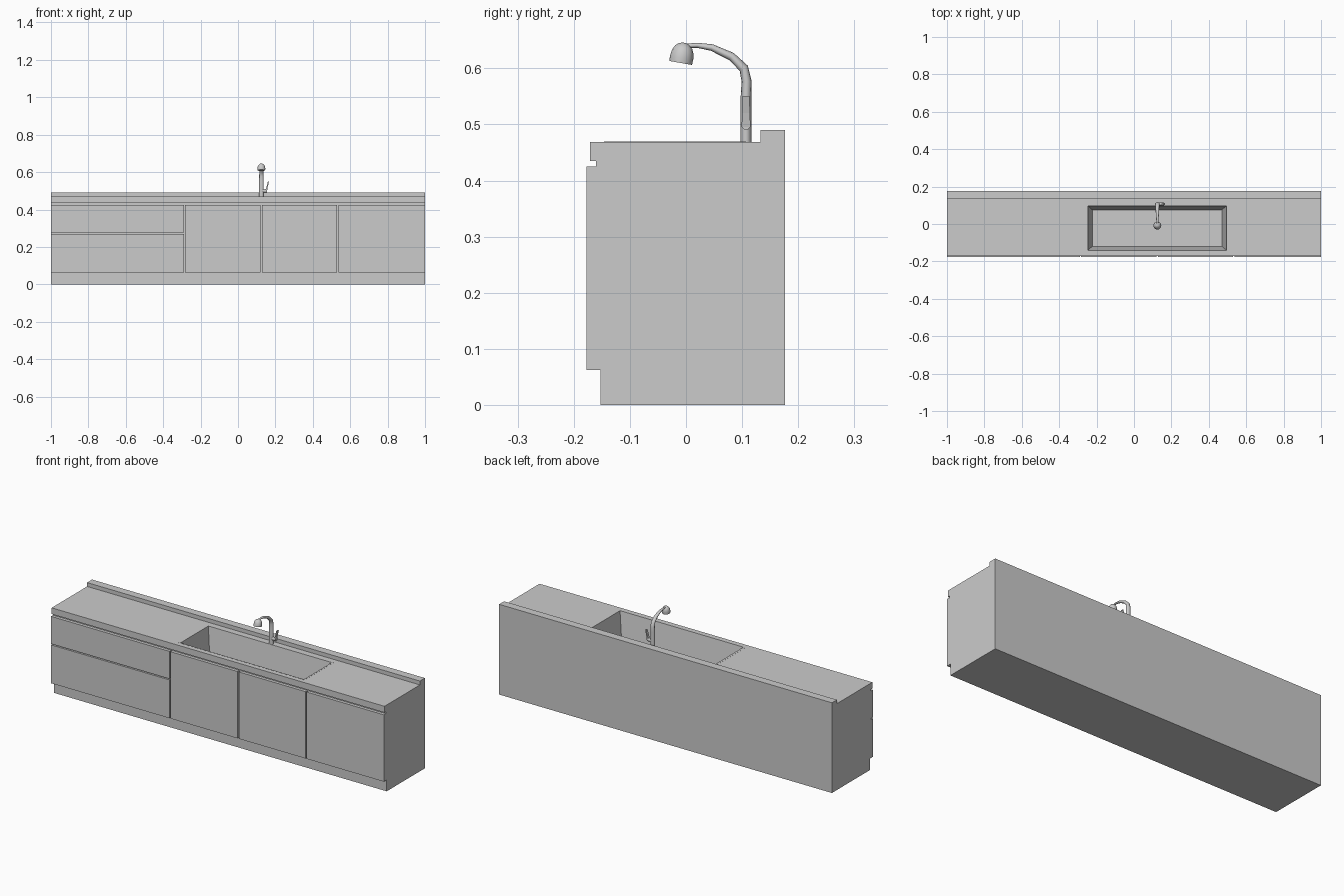
import bpy, bmesh, math
from mathutils import Vector, Matrix

if "Cube" in bpy.data.objects:
    bpy.data.objects.remove(bpy.data.objects["Cube"])


def make(name, verts, faces, smooth=False):
    me = bpy.data.meshes.new(name)
    bm = bmesh.new()
    vs = [bm.verts.new(v) for v in verts]
    for f in faces:
        bm.faces.new([vs[i] for i in f])
    bmesh.ops.recalc_face_normals(bm, faces=bm.faces)
    bm.to_mesh(me)
    bm.free()
    ob = bpy.data.objects.new(name, me)
    bpy.context.collection.objects.link(ob)
    if smooth:
        bpy.context.view_layer.objects.active = ob
        ob.select_set(True)
        bpy.ops.object.shade_smooth_by_angle(angle=math.radians(40))
        ob.select_set(False)
    return ob


def loft(name, rings, cap_start=True, cap_end=True, smooth=False):
    n = len(rings[0])
    verts = [v for r in rings for v in r]
    faces = [(k * n + i, k * n + (i + 1) % n, (k + 1) * n + (i + 1) % n, (k + 1) * n + i)
             for k in range(len(rings) - 1) for i in range(n)]
    if cap_start:
        faces.append(tuple(range(n)))
    if cap_end:
        faces.append(tuple(range(len(verts) - n, len(verts))))
    return make(name, verts, faces, smooth)


def rect(x0, x1, y0, y1, z):
    return [(x0, y0, z), (x1, y0, z), (x1, y1, z), (x0, y1, z)]


def box(name, x0, x1, y0, y1, z0, z1):
    return loft(name, [rect(x0, x1, y0, y1, z0), rect(x0, x1, y0, y1, z1)])


# Cabinet body and plinth
BACK = 0.176
box("plinth", -1, 1, -0.152, BACK, 0, 0.062)
carcass = box("carcass", -1, 1, -0.160, BACK, 0.062, 0.435)

# Worktop with raised back edge
outline = [(-0.171, 0.435), (BACK, 0.435), (BACK, 0.49), (0.133, 0.49),
           (0.133, 0.469), (-0.171, 0.469)]
worktop = loft("worktop", [[(x, y, z) for y, z in outline] for x in (-1, 1)])

# Drawer and door fronts
G = 0.003
Z0, Z1, SPLIT = 0.062, 0.425, 0.273
fronts = [("lower_drawer", -1, -0.286 - G, Z0, SPLIT - G),
          ("upper_drawer", -1, -0.286 - G, SPLIT + G, Z1),
          ("left_door", -0.286 + G, 0.126 - 2 * G, Z0, Z1),
          ("middle_door", 0.126 + G, 0.533 - G, Z0, Z1),
          ("right_door", 0.533 + G, 1, Z0, Z1)]
for name, x0, x1, z0, z1 in fronts:
    box(name, x0, x1, -0.177, -0.160, z0, z1)

# Sink basin: flat lip, tapered walls, floor
loft("sink_basin", [rect(-0.257, 0.503, -0.146, 0.107, 0.4685),
                    rect(-0.257, 0.503, -0.146, 0.107, 0.4695),
                    rect(-0.246, 0.495, -0.141, 0.097, 0.4695),
                    rect(-0.223, 0.470, -0.119, 0.076, 0.32)], cap_start=False)

# Hidden cutter for the sink opening
cutter = box("sink_cutter", -0.250, 0.499, -0.1435, 0.100, 0.315, 0.55)
cutter.hide_render = True
cutter.display_type = 'WIRE'
for ob in (carcass, worktop):
    m = ob.modifiers.new("sink_opening", 'BOOLEAN')
    m.operation = 'DIFFERENCE'
    m.object = cutter
    m.solver = 'EXACT'

# Tap spout: oval section swept along a bent path (y, z, radius)
TX = 0.125
path = [(0.107, 0.468, 0.0095), (0.107, 0.55, 0.0095), (0.108, 0.577, 0.009),
        (0.103, 0.600, 0.0085), (0.081, 0.621, 0.0075), (0.046, 0.637, 0.006),
        (0.020, 0.641, 0.0045), (-0.003, 0.640, 0.0035)]
rings = []
for i, (y, z, r) in enumerate(path):
    a, b = path[max(i - 1, 0)], path[min(i + 1, len(path) - 1)]
    t = Vector((b[0] - a[0], b[1] - a[1])).normalized()
    ring = []
    for k in range(12):
        c, s = math.cos(k * math.tau / 12), math.sin(k * math.tau / 12)
        ring.append((TX + 1.3 * r * c, y + r * s * t.y, z - r * s * t.x))
    rings.append(ring)
loft("tap_spout", rings, smooth=True)

# Spray head: tilted bell
tilt = Matrix.Translation((TX, -0.0095, 0.6095)) @ Matrix.Rotation(math.radians(-10), 4, 'X')
bell = [(0.0205, 0), (0.021, 0.010), (0.0195, 0.020), (0.016, 0.028),
        (0.010, 0.034), (0.003, 0.0365)]
loft("spray_head", [[tilt @ Vector((r * math.cos(k * math.tau / 16), r * math.sin(k * math.tau / 16), h))
                     for k in range(16)] for r, h in bell], smooth=True)

# Tap handle: side hub and upright flat lever
loft("handle_hub", [[(x, 0.107 + 0.008 * math.cos(k * math.tau / 12),
                      0.500 + 0.010 * math.sin(k * math.tau / 12)) for k in range(12)]
                    for x in (TX, 0.155)], smooth=True)
loft("handle_lever", [rect(0.145, 0.155, 0.099, 0.115, 0.495),
                      rect(0.152, 0.159, 0.100, 0.114, 0.520),
                      rect(0.160, 0.166, 0.101, 0.113, 0.551)])
